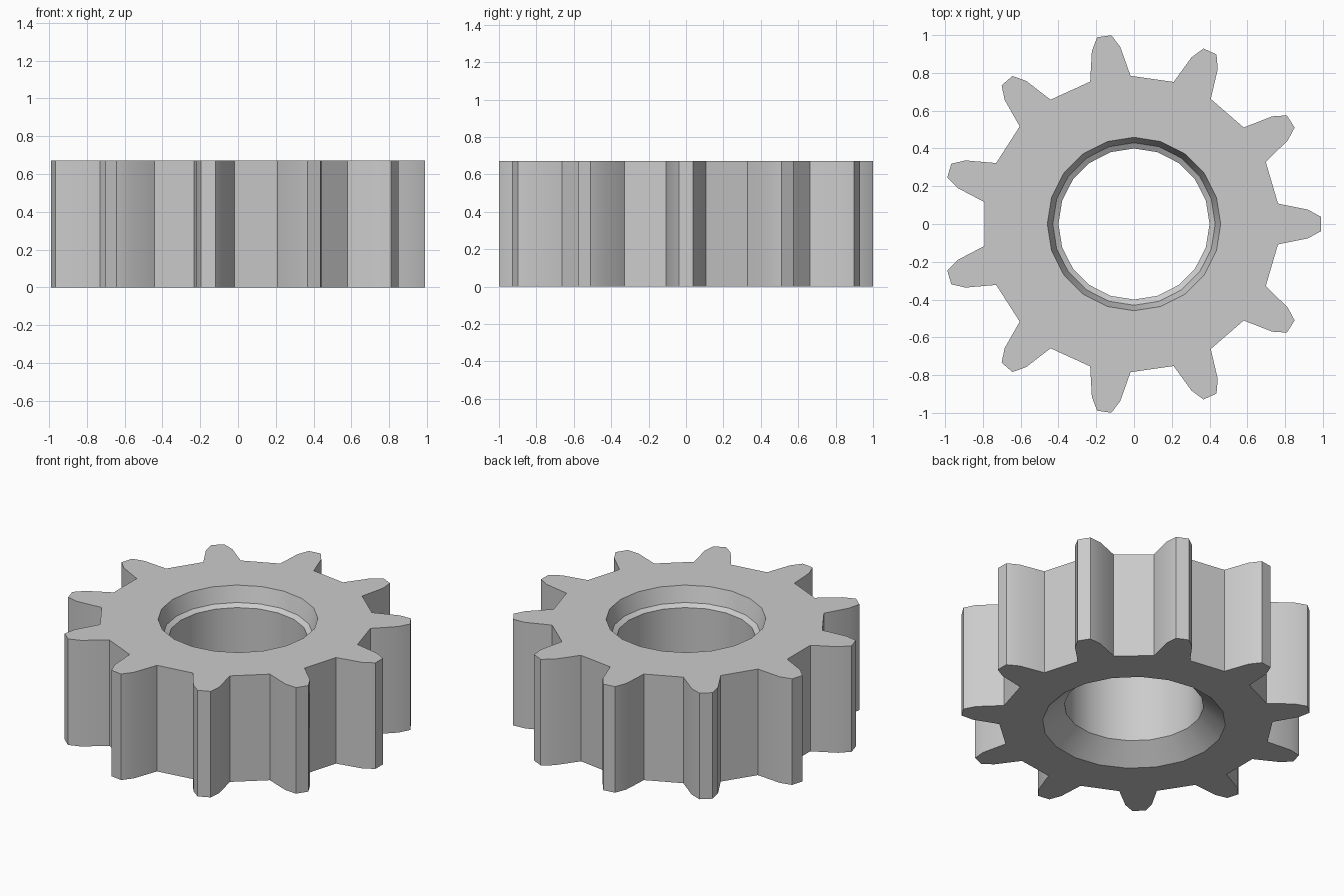
import bpy, bmesh, math

if "Cube" in bpy.data.objects:
    bpy.data.objects.remove(bpy.data.objects["Cube"])

TEETH, HEIGHT, BORE_SIDES = 11, 0.672, 20
GEAR_X = -0.0146  # tooth ring sits slightly off the bore axis

# Half tooth outline: (distance along tooth axis, half width), root to tip
HALF_TOOTH = [(0.777, 0.108), (0.936, 0.076), (1.004, 0.038)]
TOOTH = [(r, -w) for r, w in HALF_TOOTH] + [(r, w) for r, w in reversed(HALF_TOOTH)]

# Bore profile from bottom to top: (radius, z)
BORE = [(0.526, 0), (0.40, 0.11), (0.40, HEIGHT - 0.115),
        (0.43, HEIGHT - 0.097), (0.459, HEIGHT)]

bm = bmesh.new()


def ring(points, z):
    return [bm.verts.new((x, y, z)) for x, y in points]


def wall(lower, upper):
    n = len(lower)
    for i in range(n):
        j = (i + 1) % n
        bm.faces.new((lower[i], lower[j], upper[j], upper[i]))


def loop_edges(verts):
    return [bm.edges.get((v, verts[i - 1])) for i, v in enumerate(verts)]


# Toothed outer wall
outline = []
for k in range(TEETH):
    a = math.tau * k / TEETH
    c, s = math.cos(a), math.sin(a)
    outline += [(GEAR_X + r * c - w * s, r * s + w * c) for r, w in TOOTH]
outer_low, outer_high = ring(outline, 0), ring(outline, HEIGHT)
wall(outer_low, outer_high)

# Bore with a countersink below and a stepped recess above
angles = [math.tau * k / BORE_SIDES for k in range(BORE_SIDES)]
bore = [ring([(r * math.cos(a), r * math.sin(a)) for a in angles], z) for r, z in BORE]
for low, high in zip(bore, bore[1:]):
    wall(high, low)

# Flat end faces between the teeth and the bore
for outer, inner in ((outer_low, bore[0]), (outer_high, bore[-1])):
    bmesh.ops.triangle_fill(bm, use_beauty=True, use_dissolve=False,
                            edges=loop_edges(outer) + loop_edges(inner))
bmesh.ops.recalc_face_normals(bm, faces=bm.faces[:])

mesh = bpy.data.meshes.new("gear")
bm.to_mesh(mesh)
bm.free()
gear = bpy.data.objects.new("gear", mesh)
bpy.context.collection.objects.link(gear)

# Plain grey metal
grey = bpy.data.materials.new("grey_metal")
grey.diffuse_color = (0.6, 0.6, 0.6, 1)
grey.use_nodes = True
grey.node_tree.nodes["Principled BSDF"].inputs["Base Color"].default_value = grey.diffuse_color
mesh.materials.append(grey)

bpy.context.view_layer.objects.active = gear
gear.select_set(True)
bpy.ops.object.shade_smooth_by_angle(angle=math.radians(30))
